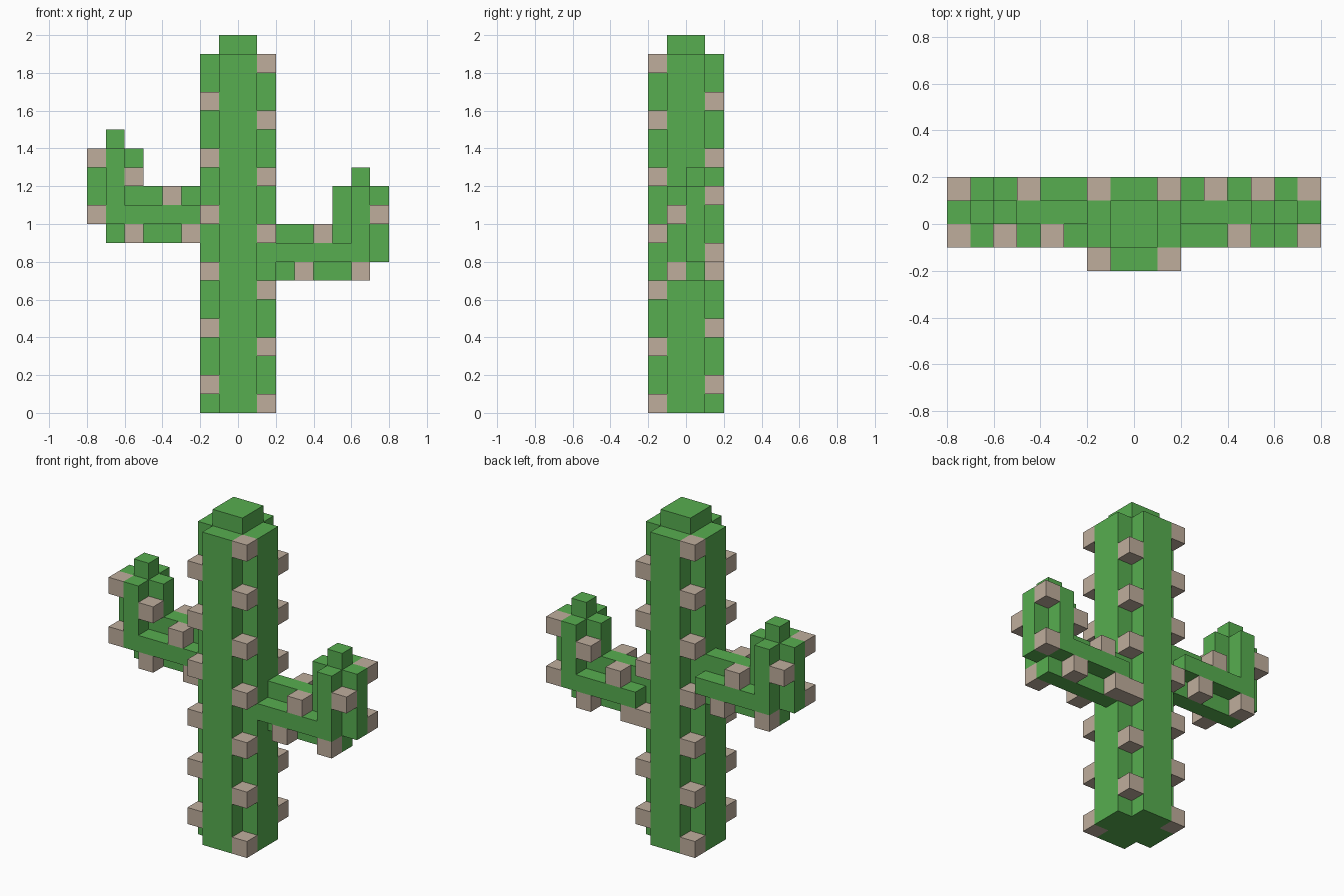
import bpy, bmesh
from mathutils import Vector

cube = bpy.data.objects.get("Cube")
if cube:
    bpy.data.objects.remove(cube, do_unlink=True)

U = 0.1  # size of one block


def make_material(name, rgb):
    m = bpy.data.materials.new(name)
    m.use_nodes = True
    m.diffuse_color = (*rgb, 1)
    m.node_tree.nodes["Principled BSDF"].inputs["Base Color"].default_value = (*rgb, 1)
    return m


green = make_material("cactus green", (0.095, 0.42, 0.08))
tan = make_material("spine tan", (0.52, 0.42, 0.335))


def finish(bm, name, mat):
    bmesh.ops.recalc_face_normals(bm, faces=bm.faces)
    bmesh.ops.scale(bm, vec=(U, U, U), verts=bm.verts)
    mesh = bpy.data.meshes.new(name)
    bm.to_mesh(mesh)
    bm.free()
    mesh.materials.append(mat)
    obj = bpy.data.objects.new(name, mesh)
    bpy.context.collection.objects.link(obj)
    return obj


def extrude(bm, points, direction):
    """Solid prism from an outline."""
    face = bm.faces.new([bm.verts.new(p) for p in points])
    out = bmesh.ops.extrude_face_region(bm, geom=[face], use_keep_orig=True)
    verts = [v for v in out["geom"] if isinstance(v, bmesh.types.BMVert)]
    bmesh.ops.translate(bm, vec=Vector(direction), verts=verts)


def spines(name, cells):
    """One unit cube per cell, given by its lowest corner."""
    bm = bmesh.new()
    for x, y, z in cells:
        extrude(bm, [(x, y, z), (x + 1, y, z), (x + 1, y + 1, z), (x, y + 1, z)], (0, 0, 1))
    return finish(bm, name, tan)


# Trunk: plus-shaped column with a square cap
plus = [(-1, -2), (1, -2), (1, -1), (2, -1), (2, 1), (1, 1),
        (1, 2), (-1, 2), (-1, 1), (-2, 1), (-2, -1), (-1, -1)]
bm = bmesh.new()
extrude(bm, [(x, y, 0) for x, y in plus], (0, 0, 19))
finish(bm, "trunk", green)
bm = bmesh.new()
extrude(bm, [(-1, -1, 19), (1, -1, 19), (1, 1, 19), (-1, 1, 19)], (0, 0, 1))
finish(bm, "trunk_cap", green)

# Trunk spines: every third block, staggered between neighbouring corners
corners = [(1, -2, 0), (-2, 1, 0), (-2, -2, 1), (1, 1, 1)]
spines("trunk_spines", [(x, y, z) for x, y, z0 in corners for z in range(z0, 19, 3)])

# Arms: wide middle slab with a narrow bent ridge in front and behind
core = [(2, 7), (7, 7), (7, 8), (8, 8), (8, 12), (7, 12), (7, 13),
        (6, 13), (6, 12), (5, 12), (5, 10), (2, 10)]
ridge = [(2, 8), (7, 8), (7, 12), (6, 12), (6, 9), (2, 9)]


def arm(name, side, lift):
    for part, outline, y in (("core", core, 0), ("front_ridge", ridge, -1), ("back_ridge", ridge, 1)):
        bm = bmesh.new()
        extrude(bm, [(side * x, y, z + lift) for x, z in outline], (0, 1, 0))
        finish(bm, f"{name}_{part}", green)


arm("left_arm", 1, 0)
arm("right_arm", -1, 2)

# Arm spines in the notches beside the ridges
spines("left_arm_spines", [
    (3, -1, 7), (6, -1, 7), (4, -1, 9), (7, -1, 10),
    (2, 1, 7), (5, 1, 7), (3, 1, 9), (5, 1, 10), (7, 1, 8), (7, 1, 11)])
spines("right_arm_spines", [
    (-3, -1, 9), (-6, -1, 9), (-4, -1, 11), (-6, -1, 12), (-8, -1, 10), (-8, -1, 13),
    (-4, 1, 9), (-7, 1, 9), (-5, 1, 11), (-8, 1, 12)])
